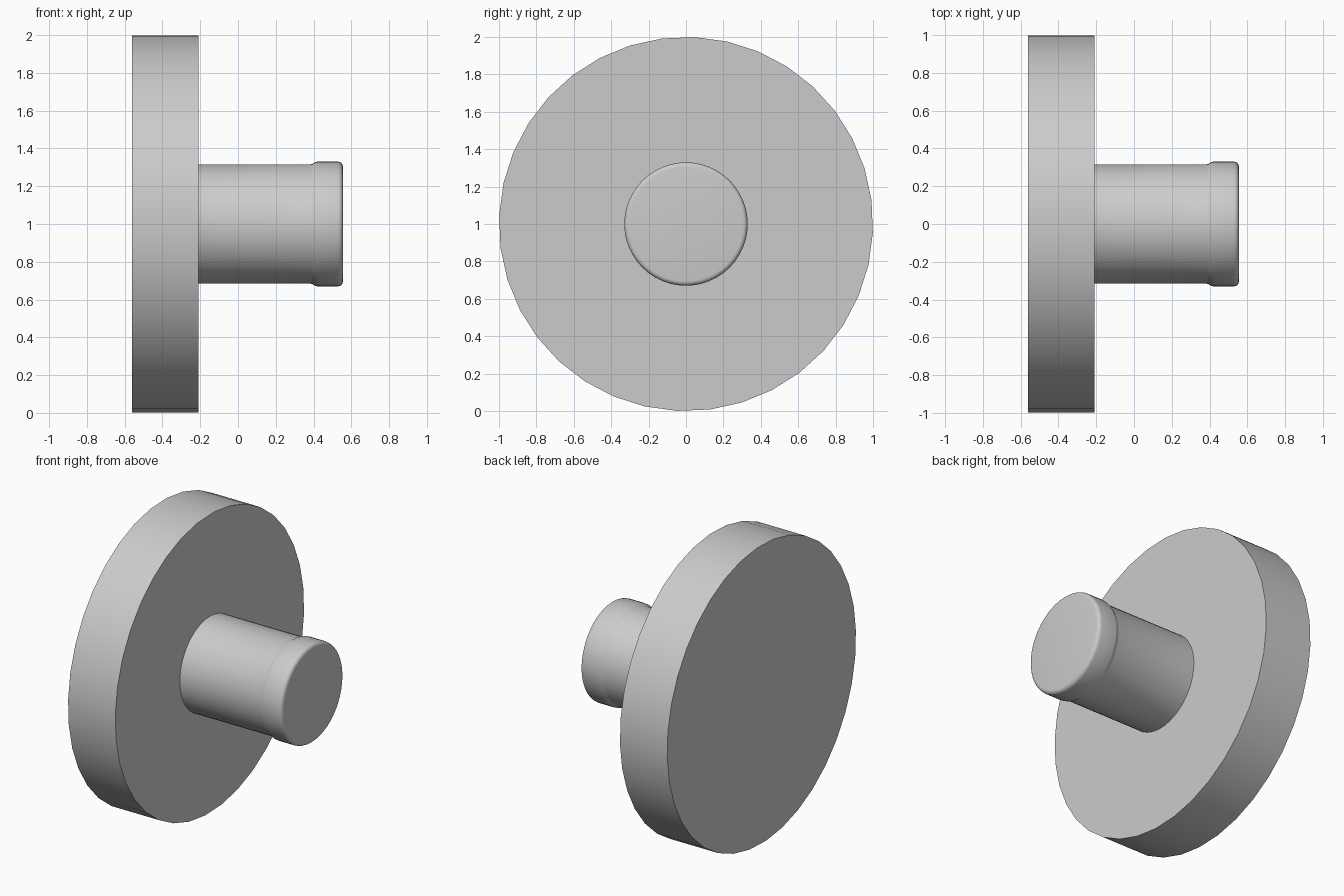
import bpy, bmesh, math

cube = bpy.data.objects.get("Cube")
if cube:
    bpy.data.objects.remove(cube, do_unlink=True)

grey = bpy.data.materials.new("light_grey")
grey.use_nodes = True
colour = (0.6, 0.6, 0.6, 1)
grey.diffuse_color = colour
grey.node_tree.nodes["Principled BSDF"].inputs["Base Color"].default_value = colour


def turned_part(name, profile, sides, offset=0.0):
    """Turn a profile of (x, radius) points about the x axis, with flat end caps."""
    bm = bmesh.new()
    rings = []
    for x, r in profile:
        angles = [math.radians(offset) + math.tau * i / sides for i in range(sides)]
        rings.append([bm.verts.new((x, r * math.cos(a), r * math.sin(a))) for a in angles])
    for a, b in zip(rings, rings[1:]):
        for i in range(sides):
            j = (i + 1) % sides
            bm.faces.new((a[i], a[j], b[j], b[i]))
    bm.faces.new(rings[0])
    bm.faces.new(rings[-1])
    bmesh.ops.recalc_face_normals(bm, faces=bm.faces)
    mesh = bpy.data.meshes.new(name)
    bm.to_mesh(mesh)
    bm.free()
    mesh.materials.append(grey)
    obj = bpy.data.objects.new(name, mesh)
    bpy.context.collection.objects.link(obj)
    obj.location.z = 1
    bpy.ops.object.select_all(action="DESELECT")
    obj.select_set(True)
    bpy.context.view_layer.objects.active = obj
    bpy.ops.object.shade_smooth_by_angle(angle=math.radians(40))
    return obj


# Wide flat disc
turned_part("disc", [(-0.56, 1), (-0.21, 1)], 36, 7.3)

# Shaft with a raised collar and a rounded end
rounded_end = [(0.53 + 0.025 * math.sin(t), 0.305 + 0.025 * math.cos(t))
               for t in (math.pi / 2 * k / 5 for k in range(6))]
shaft = [(-0.215, 0.316), (0.385, 0.316), (0.395, 0.319), (0.41, 0.328), (0.42, 0.33)]
turned_part("shaft", shaft + rounded_end, 48)
